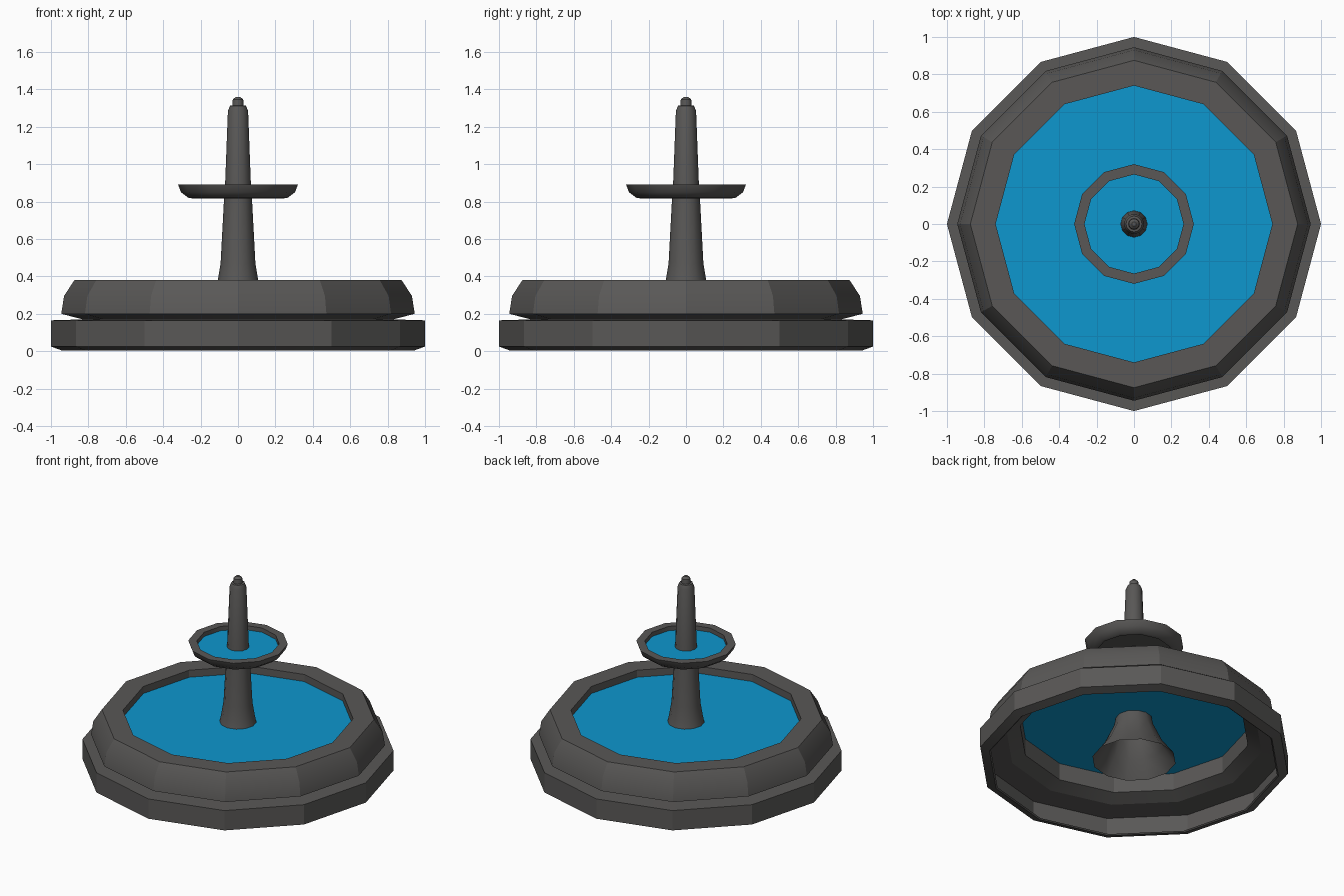
import bpy, bmesh, math

if "Cube" in bpy.data.objects:
    bpy.data.objects.remove(bpy.data.objects["Cube"])


def material(name, rgb):
    m = bpy.data.materials.new(name)
    m.diffuse_color = (*rgb, 1)
    m.use_nodes = True
    m.node_tree.nodes["Principled BSDF"].inputs["Base Color"].default_value = m.diffuse_color
    return m


stone = material("dark_stone", (0.10, 0.097, 0.094))
water = material("water", (0.004, 0.31, 0.62))


def lathe(name, profile, sides, mat, angle=25, closed=False):
    """Spin an (r, z) profile, listed bottom-outside to top, around z."""
    bm = bmesh.new()
    rings = []
    for r, z in profile:
        if r == 0:
            rings.append([bm.verts.new((0, 0, z))] * sides)
        else:
            rings.append([bm.verts.new((r * math.cos(math.tau * i / sides),
                                        r * math.sin(math.tau * i / sides), z))
                          for i in range(sides)])
    pairs = list(zip(rings, rings[1:]))
    if closed:
        pairs.append((rings[-1], rings[0]))
    for a, b in pairs:
        for i in range(sides):
            j = (i + 1) % sides
            bm.faces.new(list(dict.fromkeys((a[i], a[j], b[j], b[i]))))
    me = bpy.data.meshes.new(name)
    bm.to_mesh(me)
    bm.free()
    ob = bpy.data.objects.new(name, me)
    bpy.context.collection.objects.link(ob)
    me.materials.append(mat)
    bpy.context.view_layer.objects.active = ob
    ob.select_set(True)
    bpy.ops.object.shade_smooth_by_angle(angle=math.radians(angle))
    ob.select_set(False)
    return ob


def pool(name, r, z):
    """Flat twelve-sided water surface."""
    bpy.ops.mesh.primitive_circle_add(vertices=12, radius=r, fill_type='NGON',
                                      location=(0, 0, z), rotation=(0, 0, 0))
    ob = bpy.context.object
    ob.name = name
    ob.data.materials.append(water)
    ob.select_set(False)


# Basin: stepped foot, groove, bevelled rim and inner wall, open underneath
lathe("basin", [(0.94, 0.003), (1.0, 0.025), (1.0, 0.165), (0.83, 0.17),
                (0.945, 0.2), (0.93, 0.295), (0.875, 0.38),
                (0.74, 0.38), (0.74, 0.21), (0.83, 0.17)], 12, stone)
lathe("basin_foot_lip", [(0.93, 0.01), (0.94, 0.003)], 12, stone)
pool("basin_water", 0.74, 0.33)

# Pillar: flared hollow base, tapering shaft and nozzle
lathe("pillar", [(0.27, 0.03), (0.19, 0.14), (0.13, 0.27), (0.108, 0.38),
                 (0.093, 0.47), (0.075, 0.81), (0.069, 0.89), (0.054, 1.285),
                 (0.043, 1.312), (0.03, 1.314), (0.028, 1.345), (0.012, 1.36),
                 (0, 1.36)], 12, stone, 35)

# Upper bowl
lathe("upper_bowl", [(0.07, 0.83), (0.24, 0.83), (0.245, 0.817), (0.265, 0.82),
                     (0.305, 0.85), (0.32, 0.89), (0.265, 0.89),
                     (0.265, 0.85)], 12, stone, 35)
pool("upper_bowl_water", 0.265, 0.86)
